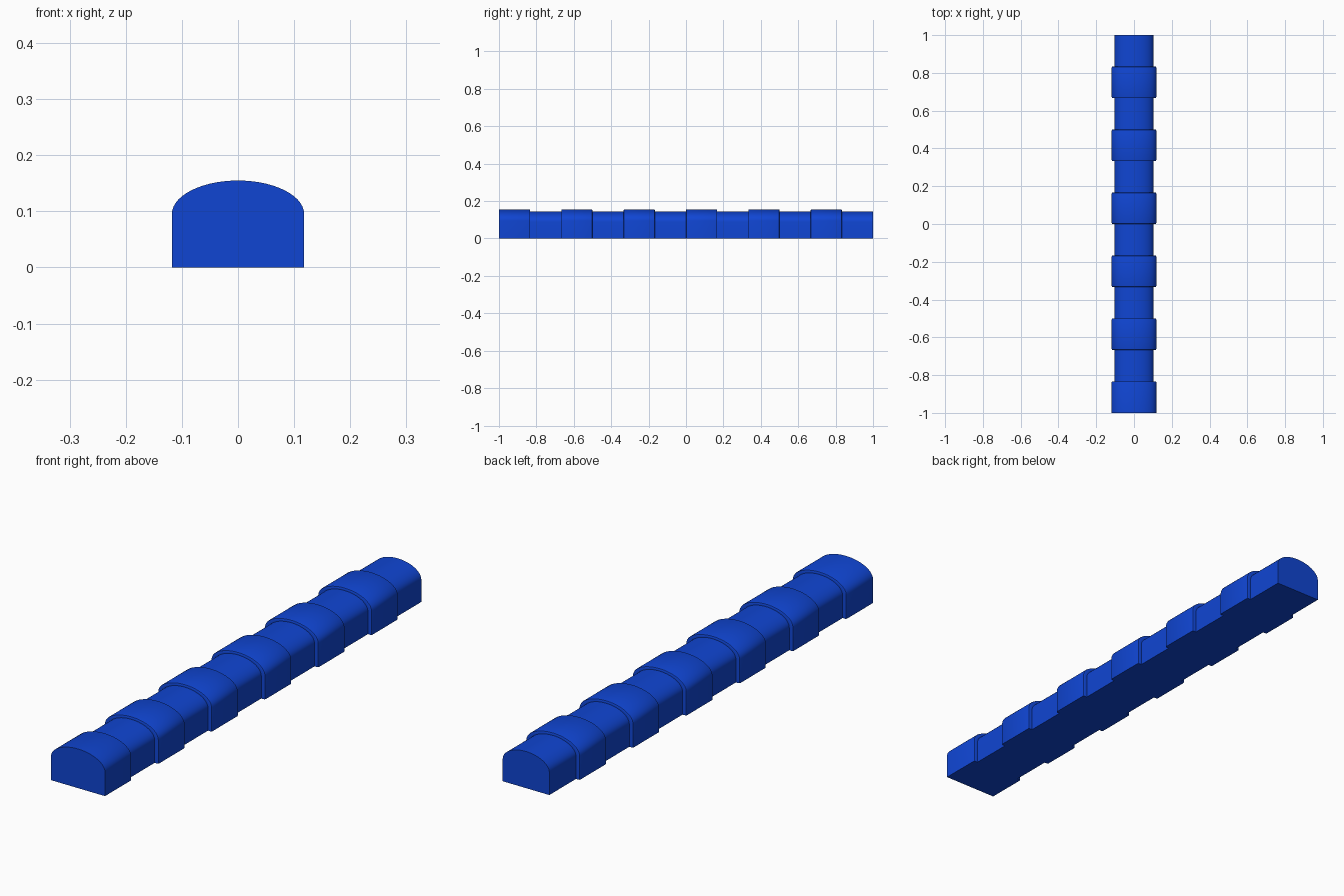
import bpy, bmesh, math

if "Cube" in bpy.data.objects:
    bpy.data.objects.remove(bpy.data.objects["Cube"])

SEGMENTS = 12
STEP = 2 / SEGMENTS
ARC = 28


def arch(half_width, shoulder, height):
    """Flat-bottomed section with straight sides and an elliptical top."""
    pts = [(half_width, 0)]
    for i in range(ARC + 1):
        a = math.pi * i / ARC
        pts.append((half_width * math.cos(a), shoulder + (height - shoulder) * math.sin(a)))
    pts.append((-half_width, 0))
    return pts


wide = arch(0.118, 0.095, 0.155)
wide_edge = arch(0.1135, 0.0935, 0.1515)
wide_mid = arch(0.1167, 0.0945, 0.154)
narrow = arch(0.102, 0.089, 0.145)

# Sections along the length: rounded wide bands alternating with narrow ones
sections = []
for i in range(SEGMENTS):
    y0, y1 = -1 + i * STEP, -1 + (i + 1) * STEP
    if i % 2:
        sections += [(y0, narrow), (y1, narrow)]
    else:
        if i == 0:
            sections.append((y0, wide))
        else:
            sections += [(y0, wide_edge), (y0 + 0.0015, wide_mid), (y0 + 0.005, wide)]
        sections += [(y1 - 0.005, wide), (y1 - 0.0015, wide_mid), (y1, wide_edge)]

# Skin the sections into one closed body
bm = bmesh.new()
rings = [[bm.verts.new((x, y, z)) for x, z in prof] for y, prof in sections]
for a, b in zip(rings, rings[1:]):
    for j in range(len(a)):
        k = (j + 1) % len(a)
        bm.faces.new((a[j], a[k], b[k], b[j]))
bm.faces.new(rings[0])
bm.faces.new(rings[-1])
bmesh.ops.recalc_face_normals(bm, faces=bm.faces)
mesh = bpy.data.meshes.new("banded_bar")
bm.to_mesh(mesh)
bm.free()
bar = bpy.data.objects.new("banded_bar", mesh)
bpy.context.collection.objects.link(bar)

# Blue finish
blue = bpy.data.materials.new("blue")
blue.diffuse_color = (0.005, 0.06, 0.65, 1)
blue.use_nodes = True
blue.node_tree.nodes["Principled BSDF"].inputs["Base Color"].default_value = blue.diffuse_color
mesh.materials.append(blue)

bpy.context.view_layer.objects.active = bar
bar.select_set(True)
bpy.ops.object.shade_smooth_by_angle(angle=math.radians(35))
